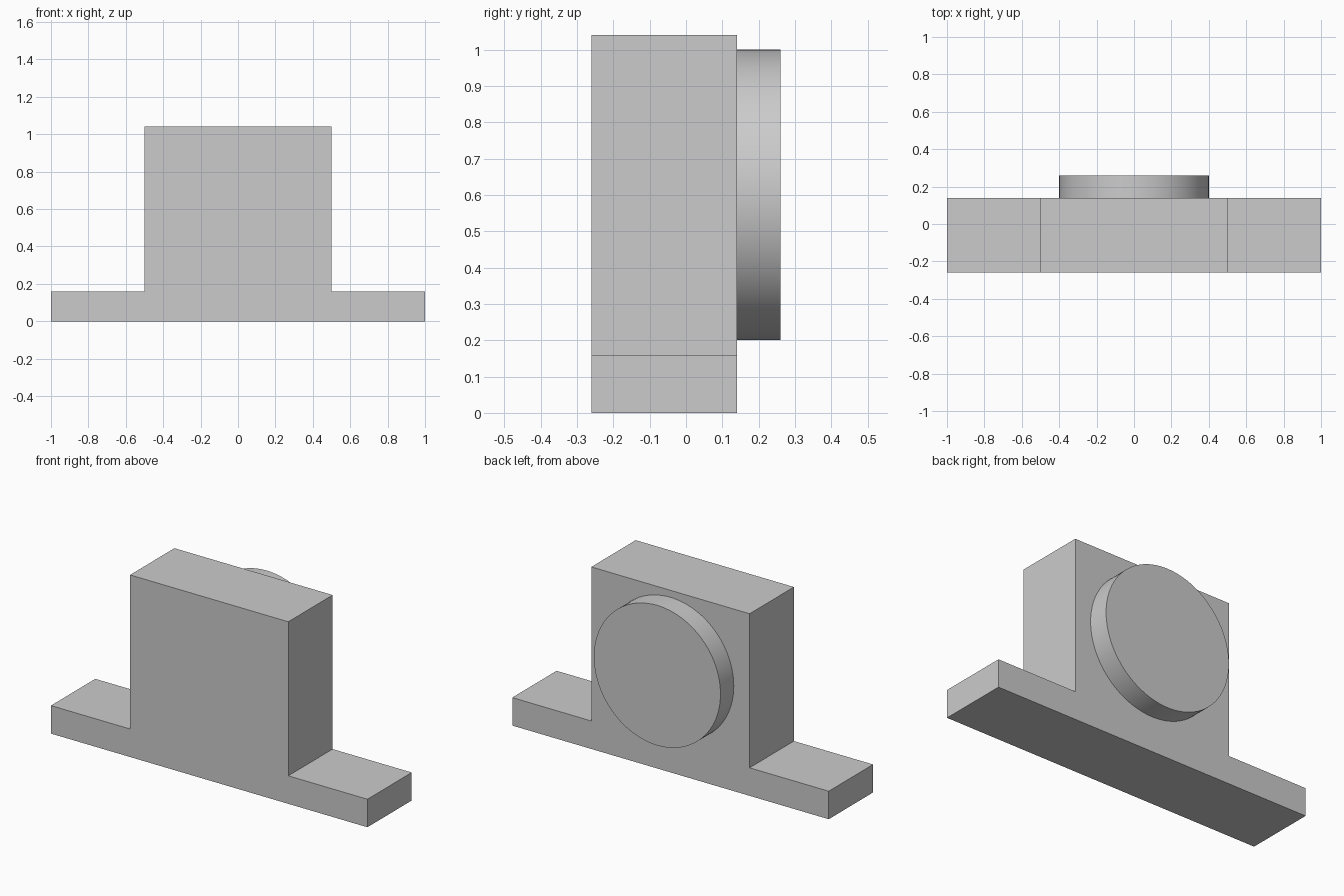
import bpy
import bmesh
import math
from mathutils import Matrix

cube = bpy.data.objects.get("Cube")
if cube:
    bpy.data.objects.remove(cube, do_unlink=True)

grey = bpy.data.materials.new("plain grey")
grey.use_nodes = True
colour = (0.6, 0.6, 0.6, 1)
grey.diffuse_color = colour
grey.node_tree.nodes["Principled BSDF"].inputs["Base Color"].default_value = colour

FRONT, BACK = -0.26, 0.14


def add_object(name, bm):
    bmesh.ops.recalc_face_normals(bm, faces=bm.faces)
    mesh = bpy.data.meshes.new(name)
    bm.to_mesh(mesh)
    bm.free()
    mesh.materials.append(grey)
    obj = bpy.data.objects.new(name, mesh)
    bpy.context.collection.objects.link(obj)
    return obj


# Bracket body: stepped half profile mirrored in x, extruded front to back
half = [(1, 0), (1, 0.16), (0.5, 0.16), (0.5, 1.04)]
profile = half + [(-x, z) for x, z in reversed(half)]
bm = bmesh.new()
face = bm.faces.new([bm.verts.new((x, FRONT, z)) for x, z in profile])
extruded = bmesh.ops.extrude_face_region(bm, geom=[face], use_keep_orig=True)
moved = [v for v in extruded["geom"] if isinstance(v, bmesh.types.BMVert)]
bmesh.ops.translate(bm, verts=moved, vec=(0, BACK - FRONT, 0))
add_object("bracket_body", bm)

# Round boss standing out from the back
bm = bmesh.new()
depth = 0.12
place = Matrix.Translation((0, BACK + depth / 2, 0.6)) @ Matrix.Rotation(math.pi / 2, 4, "X")
bmesh.ops.create_cone(bm, cap_ends=True, segments=96, radius1=0.4, radius2=0.4,
                      depth=depth, matrix=place)
boss = add_object("round_boss", bm)
bpy.ops.object.select_all(action="DESELECT")
boss.select_set(True)
bpy.context.view_layer.objects.active = boss
bpy.ops.object.shade_smooth_by_angle(angle=math.radians(30))
